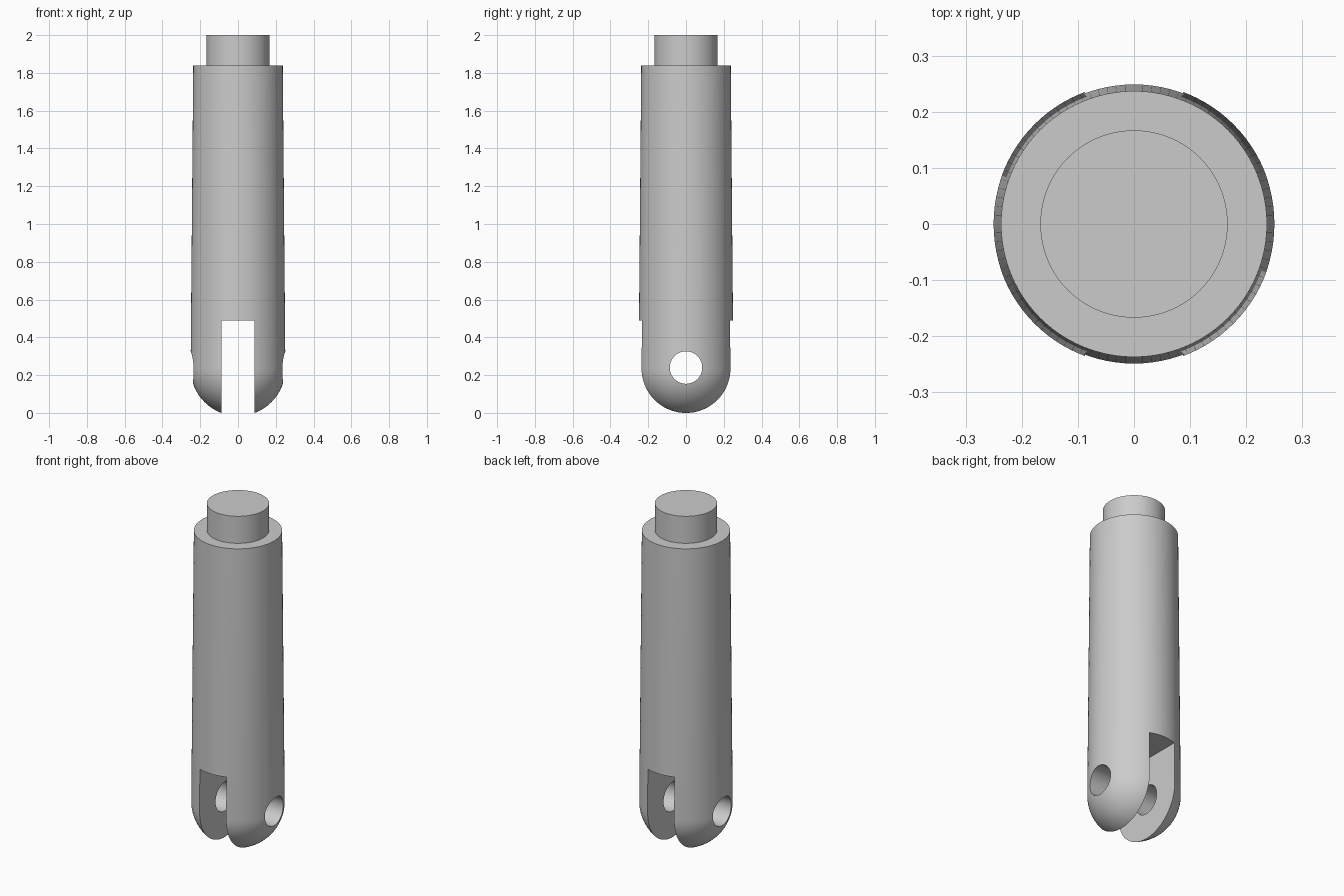
import bpy, bmesh
from math import sin, cos, pi, radians
from mathutils import Matrix, Vector

cube = bpy.data.objects.get("Cube")
if cube:
    bpy.data.objects.remove(cube, do_unlink=True)

SEGMENTS = 96
BALL_R, BALL_Z = 0.251, 0.235      # rounded lower end
SHOULDER_R, SHOULDER_Z = 0.237, 1.84
PIN_R, TOP_Z = 0.167, 2.0
SLOT_HALF, SLOT_TOP = 0.087, 0.49
HOLE_R, HOLE_Z = 0.086, 0.24

steel = bpy.data.materials.new("plain grey")
steel.use_nodes = True
grey = (0.6, 0.6, 0.6, 1)
steel.diffuse_color = grey
steel.node_tree.nodes["Principled BSDF"].inputs["Base Color"].default_value = grey


def make_object(name, bm):
    bmesh.ops.recalc_face_normals(bm, faces=bm.faces)
    mesh = bpy.data.meshes.new(name)
    bm.to_mesh(mesh)
    bm.free()
    mesh.materials.append(steel)
    obj = bpy.data.objects.new(name, mesh)
    bpy.context.collection.objects.link(obj)
    return obj


def lathe(name, profile):
    bm = bmesh.new()
    verts = [bm.verts.new((r, 0, z)) for r, z in profile]
    edges = [bm.edges.new(pair) for pair in zip(verts, verts[1:])]
    bmesh.ops.spin(bm, geom=verts + edges, cent=(0, 0, 0), axis=(0, 0, 1),
                   angle=2 * pi, steps=SEGMENTS)
    bmesh.ops.remove_doubles(bm, verts=bm.verts, dist=0.0001)
    return make_object(name, bm)


# Tapered rod with a round lower end and a stepped pin on top
steps = 20
profile = [(BALL_R * sin(a), BALL_Z - BALL_R * cos(a))
           for a in (pi / 2 * i / steps for i in range(steps + 1))]
profile += [(SHOULDER_R, SHOULDER_Z), (PIN_R, SHOULDER_Z), (PIN_R, TOP_Z), (0, TOP_Z)]
rod = lathe("forked_rod", profile)

# Slot cutter that splits the lower end into two fork prongs
bm = bmesh.new()
bmesh.ops.create_cube(bm, size=1, matrix=Matrix.Translation((0, 0, SLOT_TOP - 0.5))
                      @ Matrix.Diagonal(Vector((2 * SLOT_HALF, 1, 1, 1))))
slot = make_object("slot_cutter", bm)

# Cross hole cutter through both prongs
bm = bmesh.new()
bmesh.ops.create_cone(bm, cap_ends=True, segments=64, radius1=HOLE_R, radius2=HOLE_R, depth=1,
                      matrix=Matrix.Translation((0, 0, HOLE_Z)) @ Matrix.Rotation(pi / 2, 4, 'Y'))
hole = make_object("hole_cutter", bm)

bpy.ops.object.select_all(action='DESELECT')
bpy.context.view_layer.objects.active = rod
rod.select_set(True)
for cutter in (slot, hole):
    cutter.hide_render = True
    mod = rod.modifiers.new(cutter.name, 'BOOLEAN')
    mod.operation = 'DIFFERENCE'
    mod.solver = 'EXACT'
    mod.object = cutter
    bpy.ops.object.modifier_apply(modifier=mod.name)
    bpy.data.objects.remove(cutter, do_unlink=True)

bpy.ops.object.shade_smooth_by_angle(angle=radians(30))
